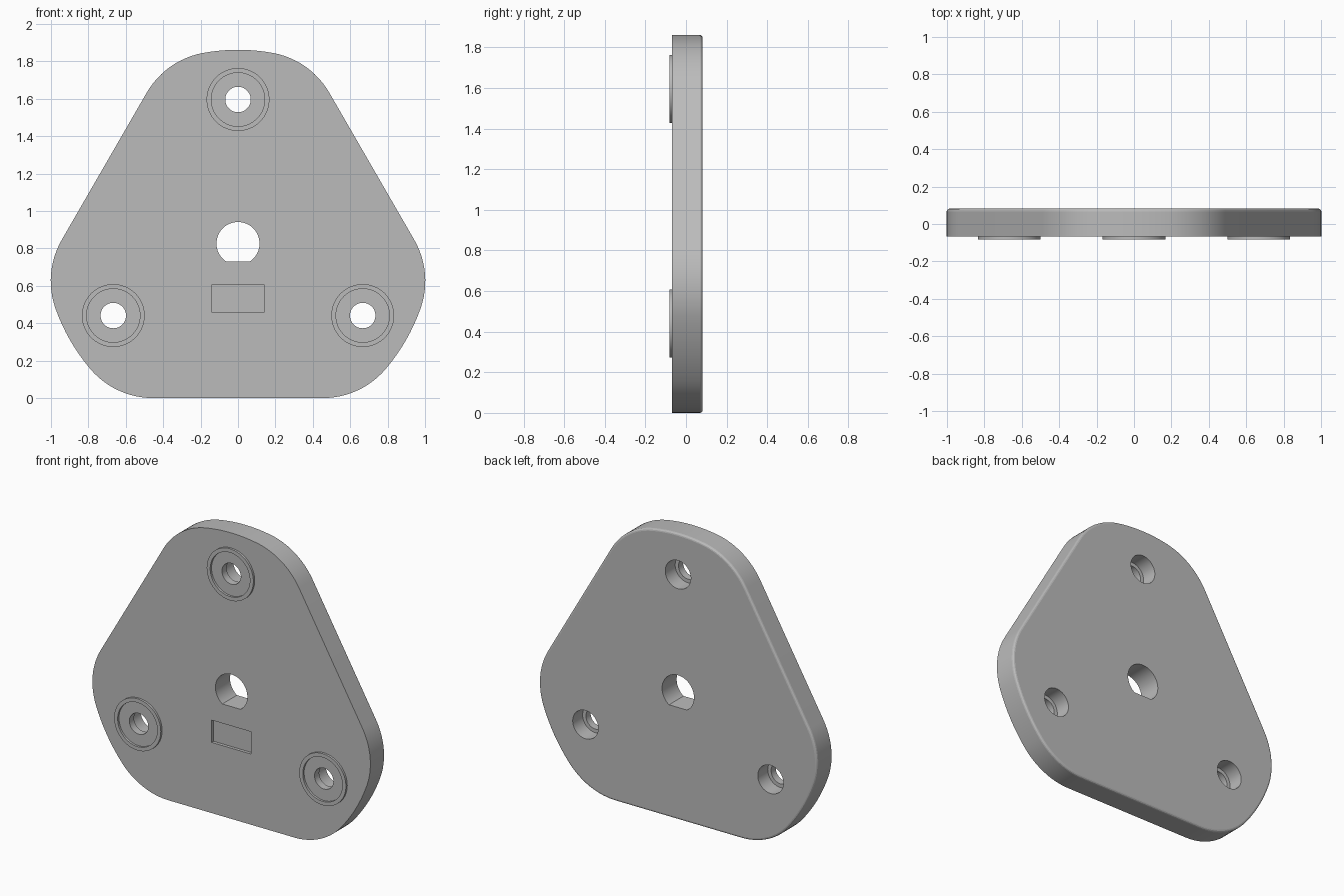
import bpy, bmesh
from math import sin, cos, acos, pi, radians

cube = bpy.data.objects.get("Cube")
if cube:
    bpy.data.objects.remove(cube)

CZ = 0.826                      # height of the plate's centre
FRONT, BACK = -0.068, 0.082     # plate faces
TIP = -0.082                    # front of the raised rims
APOTHEM, TIP_R, FILLET = 0.826, 1.036, 0.44

grey = bpy.data.materials.new("plain grey")
grey.use_nodes = True
grey.diffuse_color = (0.5, 0.5, 0.5, 1)
grey.node_tree.nodes["Principled BSDF"].inputs["Base Color"].default_value = (0.5, 0.5, 0.5, 1)


def arc(cx, cz, r, a0, a1, n):
    return [(cx + r * cos(a0 + (a1 - a0) * i / n), cz + r * sin(a0 + (a1 - a0) * i / n))
            for i in range(n + 1)]


def circle(cx, cz, r, n=64):
    return arc(cx, cz, r, 0, 2 * pi, n)[:-1]


def loft(name, rings, closed=False):
    """Skin (outline, y) rings; cap the ends, or join last to first."""
    bm = bmesh.new()
    loops = [[bm.verts.new((x, y, z)) for x, z in pts] for pts, y in rings]
    pairs = list(zip(loops, loops[1:]))
    if closed:
        pairs.append((loops[-1], loops[0]))
    else:
        bm.faces.new(loops[0])
        bm.faces.new(loops[-1])
    for a, b in pairs:
        for i in range(len(a)):
            j = (i + 1) % len(a)
            bm.faces.new((a[i], a[j], b[j], b[i]))
    bmesh.ops.recalc_face_normals(bm, faces=bm.faces)
    mesh = bpy.data.meshes.new(name)
    bm.to_mesh(mesh)
    bm.free()
    mesh.materials.append(grey)
    ob = bpy.data.objects.new(name, mesh)
    bpy.context.collection.objects.link(ob)
    return ob


def activate(ob):
    bpy.ops.object.select_all(action='DESELECT')
    ob.select_set(True)
    bpy.context.view_layer.objects.active = ob


def plate_outline(inset):
    """Three straight sides, each corner a broad arc between two fillets."""
    reach = TIP_R - FILLET
    half = radians(60) - acos((APOTHEM - FILLET) / reach)
    pts = []
    for k in range(3):
        mid = radians(-30 + 120 * k)
        lo, hi = mid - half, mid + half
        r = FILLET - inset
        pts += arc(reach * cos(lo), CZ + reach * sin(lo), r, mid - pi / 3, lo, 12)
        pts += arc(0, CZ, TIP_R - inset, lo, hi, 8)[1:-1]
        pts += arc(reach * cos(hi), CZ + reach * sin(hi), r, hi, mid + pi / 3, 12)
    return pts


# Plate with a small rounded edge at the back
ROUND = 0.014
rings = [(plate_outline(0), FRONT)]
for i in range(4):
    t = i * pi / 6
    rings.append((plate_outline(ROUND * (1 - cos(t))), BACK - ROUND * (1 - sin(t))))
plate = loft("plate", rings)

# Cutters: D-shaped shaft hole, shallow rectangular pocket, stepped bolt holes
flat = acos(0.095 / 0.115)
cutters = [
    loft("shaft_cutter", [(arc(0, CZ, 0.115, -pi / 2 + flat, 3 * pi / 2 - flat, 56), y)
                          for y in (-0.2, 0.2)]),
    loft("pocket_cutter", [([(-0.142, 0.46), (0.142, 0.46), (0.142, 0.605), (-0.142, 0.605)], y)
                           for y in (-0.2, FRONT + 0.02)]),
]
bolts = [(0.77 * cos(a), CZ + 0.77 * sin(a)) for a in (radians(d) for d in (90, 210, 330))]
for x, z in bolts:
    small, big = circle(x, z, 0.068), circle(x, z, 0.092)
    cutters.append(loft("bolt_cutter", [(small, -0.2), (small, -0.02), (big, -0.02), (big, 0.2)]))

activate(plate)
for cutter in cutters:
    cutter.hide_render = True
    mod = plate.modifiers.new("cut", 'BOOLEAN')
    mod.operation = 'DIFFERENCE'
    mod.solver = 'EXACT'
    mod.object = cutter
    bpy.ops.object.modifier_apply(modifier=mod.name)
    bpy.data.objects.remove(cutter)

# Raised rims around the bolt holes
parts = [plate]
for side, (x, z) in zip(("top", "right", "left"), bolts):
    outer, inner = circle(x, z, 0.168), circle(x, z, 0.143)
    parts.append(loft(side + "_rim", [(outer, FRONT + 0.004), (outer, TIP),
                                      (inner, TIP), (inner, FRONT + 0.004)], closed=True))

for ob in parts:
    activate(ob)
    bpy.ops.object.shade_smooth_by_angle(angle=radians(12))
